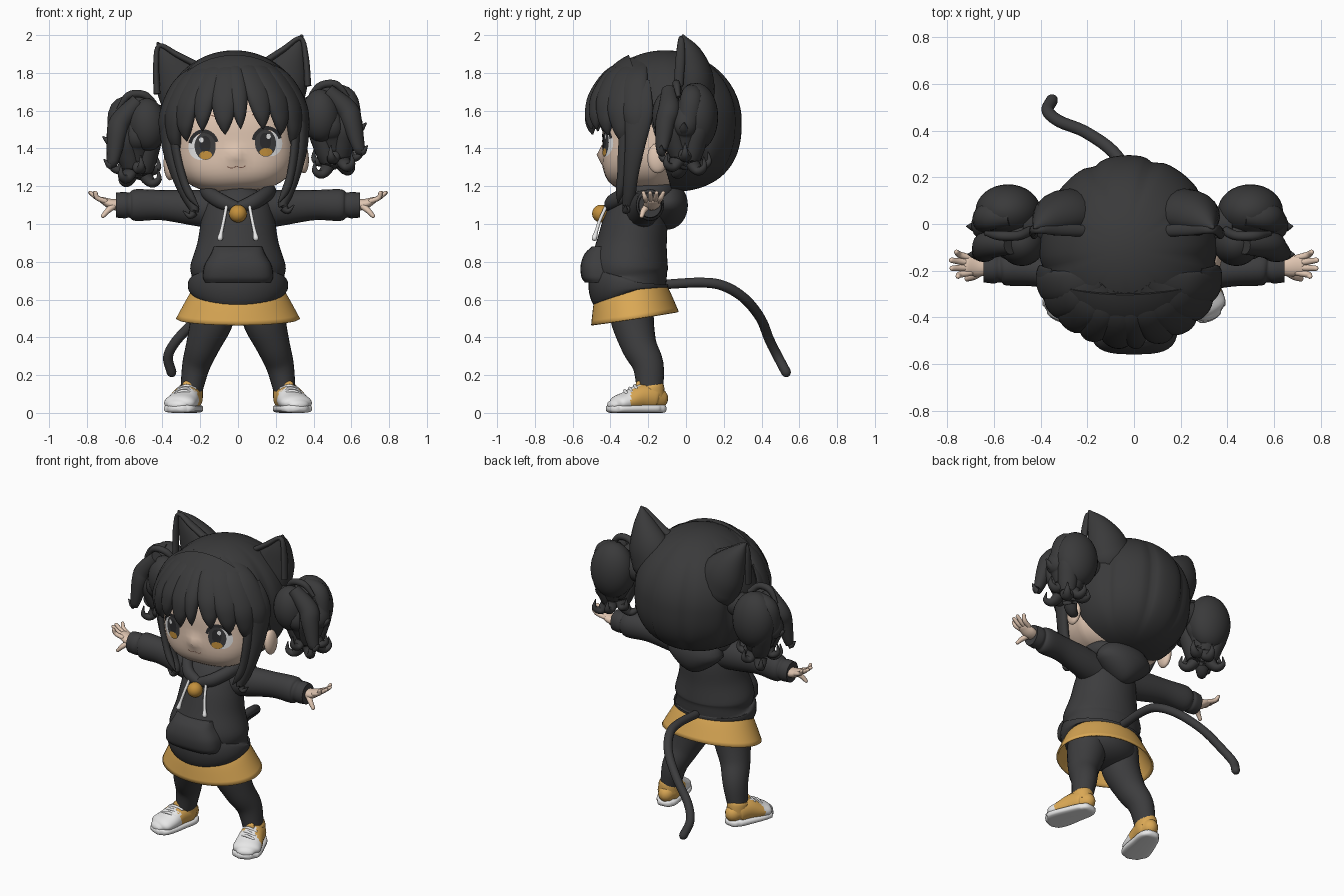
import bpy, bmesh, math
from math import sin, cos, pi, radians, copysign
from mathutils import Vector, Matrix
from mathutils.bvhtree import BVHTree
if "Cube" in bpy.data.objects:
    bpy.data.objects.remove(bpy.data.objects["Cube"])

def material(name, *rgb):
    mat = bpy.data.materials.new(name)
    mat.use_nodes = True
    mat.diffuse_color = mat.node_tree.nodes["Principled BSDF"].inputs["Base Color"].default_value = (*rgb, 1)
    return mat

HAIR, CLOTH = material("charcoal hair", .042, .042, .043), material("charcoal cloth", .046, .046, .048)
SKIN, MUSTARD = material("warm skin", .74, .56, .44), material("mustard", .7, .39, .09)
WHITE, INK = material("white", .8, .8, .8), material("eye ink", .025, .025, .027)
AMBER, BROWN = material("amber", .55, .28, .045), material("mouth brown", .2, .1, .07)
UP = (0, 0, 1)
made = []

def finish(bm, name, mats, mirror=False, rule=lambda p: 0):
    """Turn a bmesh into one object, or into a left and right pair."""
    for prefix, side in ([("left_", 1), ("right_", -1)] if mirror else [("", 1)]):
        for face in bm.faces:
            face.smooth, face.material_index = True, rule(face.calc_center_median())
        mesh = bpy.data.meshes.new(prefix + name)
        bm.to_mesh(mesh)
        if side < 0:
            mesh.transform(Matrix.Scale(-1, 4, (1, 0, 0)))
            mesh.flip_normals()
        mesh.set_sharp_from_angle(angle=radians(55))
        for mat in mats if isinstance(mats, list) else [mats]:
            mesh.materials.append(mat)
        made.append(bpy.data.objects.new(prefix + name, mesh))
        bpy.context.scene.collection.objects.link(made[-1])
    bm.free()
    return made[-1]

def spline(points, steps=5):
    """Catmull-Rom through control rows (x, y, z, width, depth)."""
    rows = [Vector(p) for p in points]
    rows = [rows[0] * 2 - rows[1]] + rows + [rows[-1] * 2 - rows[-2]]
    return [(b * 2 + (c - a) * t + (a * 2 - b * 5 + c * 4 - d) * t * t + (b * 3 - a - c * 3 + d) * t ** 3) / 2
            for a, b, c, d in zip(rows, rows[1:], rows[2:], rows[3:])
            for t in (i / steps for i in range(steps))] + [rows[-2]]

def sweep(name, points, mats, facing=(0, -1, 0), centre=None, mirror=False, rule=lambda p: 0,
          rounded=False, capped=True, power=1, front=1, sides=20):
    """Sweep an oval section along a path; its depth points to facing or away from centre."""
    rows = spline(points)
    spots, rings, loops, bm = [Vector(r[:3]) for r in rows], [], [], bmesh.new()
    for i, row in enumerate(rows):
        along = (spots[min(i + 1, len(rows) - 1)] - spots[max(i - 1, 0)]).normalized()
        across = along.cross(spots[i] - Vector(centre) if centre else Vector(facing)).normalized()
        rings.append((spots[i], along, across, max(row[3], .001), max(row[4], .001)))
    for (p, along, across, w, d), sign in ((rings[0], -1), (rings[-1], 1)) if rounded else ():
        for angle in (pi / 6, pi / 3, pi * .46):
            ring = (p + along * sign * min(w, d) * sin(angle), along, across, w * cos(angle), d * cos(angle))
            rings.insert(0 if sign < 0 else len(rings), ring)
    for p, along, across, w, d in rings:
        loops.append([])
        for c, s in ((cos(2 * pi * k / sides), sin(2 * pi * k / sides)) for k in range(sides)):
            c, s = copysign(abs(c) ** power, c), copysign(abs(s) ** power, s) * (front if s > 0 else 1)
            loops[-1].append(bm.verts.new(p + across * w * c + across.cross(along) * d * s))
    for a, b in zip(loops, loops[1:]):
        for k in range(sides):
            bm.faces.new((a[k - 1], a[k], b[k], b[k - 1]))
    for loop in (loops[0], loops[-1]) if capped else ():
        bm.faces.new(loop)
    bmesh.ops.recalc_face_normals(bm, faces=bm.faces)
    return finish(bm, name, mats, mirror, rule)

def ball(centre, radii, segments=32, shape=lambda p: p):
    """Sphere bmesh, reshaped while it is still a unit sphere."""
    bm = bmesh.new()
    bmesh.ops.create_uvsphere(bm, u_segments=segments, v_segments=segments // 2, radius=1)
    for v in bm.verts:
        v.co = Vector(centre) + Vector([a * b for a, b in zip(shape(v.co), radii)])
    return bm

def cut(bm, point, normal):
    """Keep only what lies on the normal's side of a plane."""
    bmesh.ops.bisect_plane(bm, geom=bm.verts[:] + bm.edges[:] + bm.faces[:], plane_co=point, plane_no=normal, clear_inner=True)
    bmesh.ops.holes_fill(bm, edges=[e for e in bm.edges if e.is_boundary])

# Head: boxy sphere, chin pushed forward, small nose, shallow back
def face_shape(p):
    x, y, z = p / sum(abs(c) ** 2.9 for c in p) ** (1 / 2.9)
    nose = .1 * math.exp(-(x / .1) ** 2 - ((z + .3) / .13) ** 2)
    return x * (1 - .3 * max(0, y)), (y - nose if y < 0 else y * .5) - .2 * max(0, -z) ** 2, z

head = ball((0, -.13, 1.45), (.33, .31, .28), 64, face_shape)
surface = BVHTree.FromBMesh(head)
finish(head, "head", SKIN)
finish(ball((.355, -.15, 1.33), (.03, .055, .08)), "ear", SKIN, True)
sweep("neck", [(0, -.23, 1.06, .075, .07), (0, -.22, 1.26, .075, .07)], SKIN)

# Painted face details: thin oval or arc plates laid on the face
def plate(name, x, z, rx, rz, mat, lift, inner=0, start=0, end=360):
    bm, grid = bmesh.new(), []
    for k in (inner + (1 - inner) * r / 4 for r in range(5)):
        grid.append([])
        for angle in (radians(start + (end - start) * a / 24) for a in range(25)):
            px, pz = x + rx * k * cos(angle), z + rz * k * sin(angle)
            hit = surface.ray_cast(Vector((px, -2, pz)), Vector((0, 1, 0)))[0]
            grid[-1].append(bm.verts.new((px, hit.y - lift, pz)))
    for a, b in zip(grid, grid[1:]):
        for k in range(24):
            bm.faces.new((a[k], b[k], b[k + 1], a[k + 1]))
    bmesh.ops.remove_doubles(bm, verts=bm.verts, dist=.0001)
    finish(bm, name, mat, True)

plate("eye_white", .185, 1.415, .064, .066, WHITE, .002)
plate("iris", .16, 1.42, .056, .072, CLOTH, .004)
plate("pupil", .16, 1.43, .03, .045, INK, .006)
plate("iris_glow", .16, 1.373, .034, .022, AMBER, .006)
plate("eye_glint", .178, 1.455, .012, .014, WHITE, .008)
plate("upper_lash", .168, 1.42, .082, .09, INK, .007, .78, 15, 165)
plate("eyebrow", .15, 1.52, .085, .07, BROWN, .003, .93, 50, 130)
plate("mouth", .025, 1.31, .025, .014, BROWN, .003, .75, 190, 350)

# Back hair: grooved sphere, fuller below, open at the front
def grooved(p):
    full = (1 - abs(p.z) ** 2.5) ** .4 / (1 - p.z ** 2) ** .5 if -.999 < p.z < 0 else 1
    full *= 1 - .055 * (1 - abs(cos(4.5 * math.atan2(p.x, p.y) + .3))) ** 3 * (1 - p.z ** 4)
    return p.x * full, p.y * full, p.z

HAIRLINE, BACKWARD = Vector((0, -.1, 1.25)), Vector((0, .95, .3))
back = ball((0, -.11, 1.545), (.385, .405, .375), 96, grooved)
cut(back, HAIRLINE, BACKWARD)
finish(back, "back_hair", HAIR)

# Fringe: cap over the forehead and pointed locks following it
CROWN = Vector((0, -.17, 1.55))
cap = ball(CROWN, (.382, .345, .375), 64)
cut(cap, HAIRLINE, -BACKWARD)
cut(cap, (0, 0, 1.68), UP)
finish(cap, "fringe_cap", HAIR)

def on_crown(turn, drop):
    turn, drop = radians(turn), radians(drop)
    return CROWN + Vector((.375 * sin(drop) * sin(turn), -.335 * sin(drop) * cos(turn), .355 * cos(drop)))

for turn, drop, wide in [(-78, 122, .07), (-62, 117, .07), (-45, 106, .075), (-27, 98, .062), (-8, 102, .07),
                         (5, 98, .05), (24, 99, .068), (42, 105, .075), (60, 115, .072), (77, 122, .07)]:
    sweep("fringe_lock", [(*on_crown(turn * (.85 + .15 * f), 22 + (drop - 22) * f), wide * w, .034 * d) for f, w, d in (
        (0, .3, .02), (.3, .9, .65), (.6, 1, 1), (.8, .75, 1), (.92, .4, .7), (1, .03, .1))], HAIR, centre=CROWN)

# Side locks that frame the face and curl at the ends
sweep("side_lock", [(.315, -.22, 1.75, .03, .002), (.35, -.24, 1.67, .06, .015), (.365, -.25, 1.56, .075, .03),
                    (.352, -.27, 1.4, .055, .03), (.31, -.29, 1.25, .04, .028), (.265, -.3, 1.15, .035, .028),
                    (.235, -.31, 1.09, .028, .025), (.26, -.32, 1.055, .018, .015), (.295, -.32, 1.085, .003, .003)],
      HAIR, centre=CROWN, mirror=True)
sweep("inner_lock", [(.33, -.3, 1.6, .04, .025), (.315, -.33, 1.4, .03, .02), (.285, -.34, 1.25, .025, .02),
                     (.25, -.35, 1.16, .022, .02), (.21, -.36, 1.1, .003, .003)], HAIR, centre=CROWN, mirror=True)

# Pigtails: two lumps, a ring of curls and loose strands
finish(ball((.52, .055, 1.54), (.14, .115, .18)), "pigtail", HAIR, True)
finish(ball((.46, -.08, 1.55), (.1, .1, .14)), "pigtail_front", HAIR, True)
sweep("pigtail_root", [(.32, -.01, 1.56, .07, .07), (.46, 0, 1.58, .09, .09)], HAIR, mirror=True)
for i in range(7):
    dx, dy, low = cos(i * .9), sin(i * .9), 1.31 + .04 * cos(i * 2.4)
    sweep("pigtail_curl", [(.53 + dx * reach, -.005 + dy * reach, z, .062 * w, .05 * w) for reach, z, w in (
        (.06, 1.62, .6), (.1, 1.5, 1), (.07, low + .1, .95), (.05, low + .02, .75), (.09, low - .03, .5),
        (.13, low - .01, .3), (.125, low + .045, .05))], HAIR, centre=(.53, 0, 1.45), mirror=True)
for y in (-.09, .03):
    sweep("pigtail_flick", [(.5, y, 1.68, .04, .04), (.6, y, 1.62 + y / 2, .06, .055), (.625, y - .02, 1.5, .055, .05),
                            (.66, y - .04, 1.44 + y, .03, .025), (.7, y - .04, 1.47 + y, .003, .003)],
          HAIR, centre=(.5, 0, 1.5), mirror=True)
sweep("pigtail_loop", [(.42, -.03, 1.66, .02, .02), (.47, -.05, 1.71, .02, .02), (.55, -.05, 1.71, .02, .02),
                       (.61, -.04, 1.64, .01, .01)], HAIR, mirror=True)

# Cat ears: cones with a raised rim around the front
sweep("cat_ear", [(.23, .03, 1.67, .15, .125), (.28, .03, 1.78, .132, .11), (.335, .01, 1.89, .072, .07),
                  (.38, -.015, 1.975, .01, .01)], HAIR, mirror=True, front=.75, rounded=True)
sweep("cat_ear_rim", [(.16, -.03, 1.84, .018, .025), (.28, -.025, 1.91, .016, .025), (.375, -.025, 1.965, .012, .015),
                      (.397, -.03, 1.86, .016, .025), (.4, -.04, 1.71, .018, .025)], HAIR, mirror=True)

# Slight tilt of the whole head
pivot = Matrix.Translation((0, -.2, 1.15))
for obj in made:
    obj.data.transform(pivot @ Matrix.Rotation(radians(-3), 4, "Y") @ pivot.inverted())

# Hoodie: body, hood, pocket, sleeves and drawstrings
sweep("hoodie", [(0, -.3, .63, .235, .19), (0, -.305, .65, .262, .208), (0, -.305, .695, .264, .21), (0, -.3, .72, .245, .198),
                 (0, -.3, .78, .252, .205), (0, -.285, .9, .215, .185), (0, -.265, 1.02, .195, .168), (0, -.25, 1.11, .17, .14),
                 (0, -.23, 1.17, .1, .1)], CLOTH, sides=40)
finish(ball((0, -.1, 1.1), (.19, .11, .13), 32, lambda p: (p.x * (1 + .5 * min(p.z, 0)), p.y, p.z)), "hood", CLOTH)
sweep("hood_collar", [(0, -.405, 1.085, .03, .03), (.09, -.385, 1.12, .035, .04), (.16, -.28, 1.165, .035, .04),
                      (.15, -.13, 1.17, .035, .045), (0, -.05, 1.15, .035, .05)], CLOTH, UP, mirror=True, rounded=True)
sweep("pocket", [(0, -.44, .69, .175, .095), (0, -.44, .72, .186, .114), (0, -.44, .78, .178, .118),
                 (0, -.44, .84, .145, .098), (0, -.44, .88, .128, .06)], CLOTH, power=.65, sides=32)
sweep("sleeve", [(.08, -.24, 1.07, .1, .1), (.22, -.22, 1.085, .095, .085), (.4, -.2, 1.1, .08, .07), (.54, -.19, 1.1, .084, .074),
                 (.575, -.19, 1.1, .066, .06), (.6, -.19, 1.1, .07, .065), (.645, -.19, 1.1, .066, .06)], CLOTH, mirror=True)
sweep("drawstring", [(.06, -.42, 1.1, .009, .009), (.075, -.456, 1.02, .009, .009), (.088, -.475, .96, .01, .01),
                     (.095, -.485, .925, .015, .015)], WHITE, mirror=True, rounded=True, sides=10)
finish(ball((0, -.45, 1.055), (.047, .047, .047)), "bell", AMBER)

# Hands with spread fingers
sweep("palm", [(.62, -.185, 1.1, .035, .03), (.67, -.18, 1.105, .045, .028), (.715, -.175, 1.125, .042, .018)],
      SKIN, UP, mirror=True, rounded=True)
for base, tip, reach in [(-.145 - .021 * i, -.12 - .035 * i, .785 - .012 * (i - 1.4) ** 2) for i in range(4)]:
    sweep("finger", [(.7, base, 1.12, .014, .014), (.745, (base + tip) / 2, 1.138, .014, .013), (reach, tip, 1.165, .011, .01)],
          SKIN, UP, mirror=True, rounded=True, sides=10)
sweep("thumb", [(.66, -.205, 1.095, .02, .018), (.69, -.225, 1.07, .016, .015), (.715, -.235, 1.042, .012, .011)],
      SKIN, UP, mirror=True, rounded=True, sides=10)

# Skirt, hips and legs
skirt = sweep("skirt", [(0, -.295, .655, .238, .185), (0, -.287, .61, .268, .205), (0, -.27, .5, .328, .235)],
              MUSTARD, capped=False, sides=48)
skirt.modifiers.new("thickness", "SOLIDIFY").thickness = .01
finish(ball((0, -.285, .59), (.215, .16, .115)), "hips", CLOTH)
sweep("leg", [(.125, -.285, .62, .11, .12), (.137, -.285, .5, .115, .115), (.185, -.25, .36, .09, .095),
              (.222, -.2, .25, .074, .082), (.25, -.19, .1, .056, .068)], CLOTH, mirror=True, sides=24)

# Shoes: white toe and lacing, mustard sides and ankle, flat white sole
sweep("shoe", [(.245, -.145, .075, .05, .055), (.25, -.17, .08, .066, .072), (.272, -.24, .08, .074, .072),
               (.295, -.31, .06, .084, .055), (.313, -.36, .05, .084, .043), (.323, -.385, .042, .055, .028)],
      [MUSTARD, WHITE], UP, mirror=True, rounded=True, sides=28,
      rule=lambda p: p.y < -.29 or (p.y < -.235 and p.z > .1 and abs(p.x - .285) < .03))
sweep("sole", [(.245, -.125, .022, .05, .022), (.25, -.16, .022, .068, .022), (.272, -.23, .022, .078, .022),
               (.295, -.31, .022, .088, .022), (.313, -.37, .022, .084, .022), (.323, -.395, .022, .055, .022)],
      WHITE, UP, mirror=True, rounded=True, power=.6)
sweep("shoe_ankle", [(.25, -.185, .08, .064, .073), (.25, -.188, .13, .064, .073), (.25, -.19, .145, .058, .068)], MUSTARD, mirror=True)
sweep("shoe_tongue", [(.268, -.255, .11, .035, .02), (.262, -.25, .155, .03, .015)], MUSTARD, mirror=True, rounded=True)
for x, y, z in [(.272 + .007 * i, -.262 - .026 * i, .143 - .013 * i) for i in range(3)]:
    sweep("lace", [(x - .045, y, z - .015, .009, .009), (x, y - .01, z, .009, .009), (x + .045, y, z - .015, .009, .009)],
          WHITE, mirror=True, rounded=True, sides=8)

# Tail
sweep("tail", [(0, -.12, .68, .025, .025), (0, .08, .69, .026, .026), (-.02, .2, .672, .027, .027), (-.09, .31, .605, .027, .027),
               (-.21, .395, .5, .026, .026), (-.32, .44, .39, .026, .026), (-.37, .485, .3, .026, .026),
               (-.352, .53, .215, .026, .026)], CLOTH, facing=(.5, .3, 1), rounded=True, sides=16)
